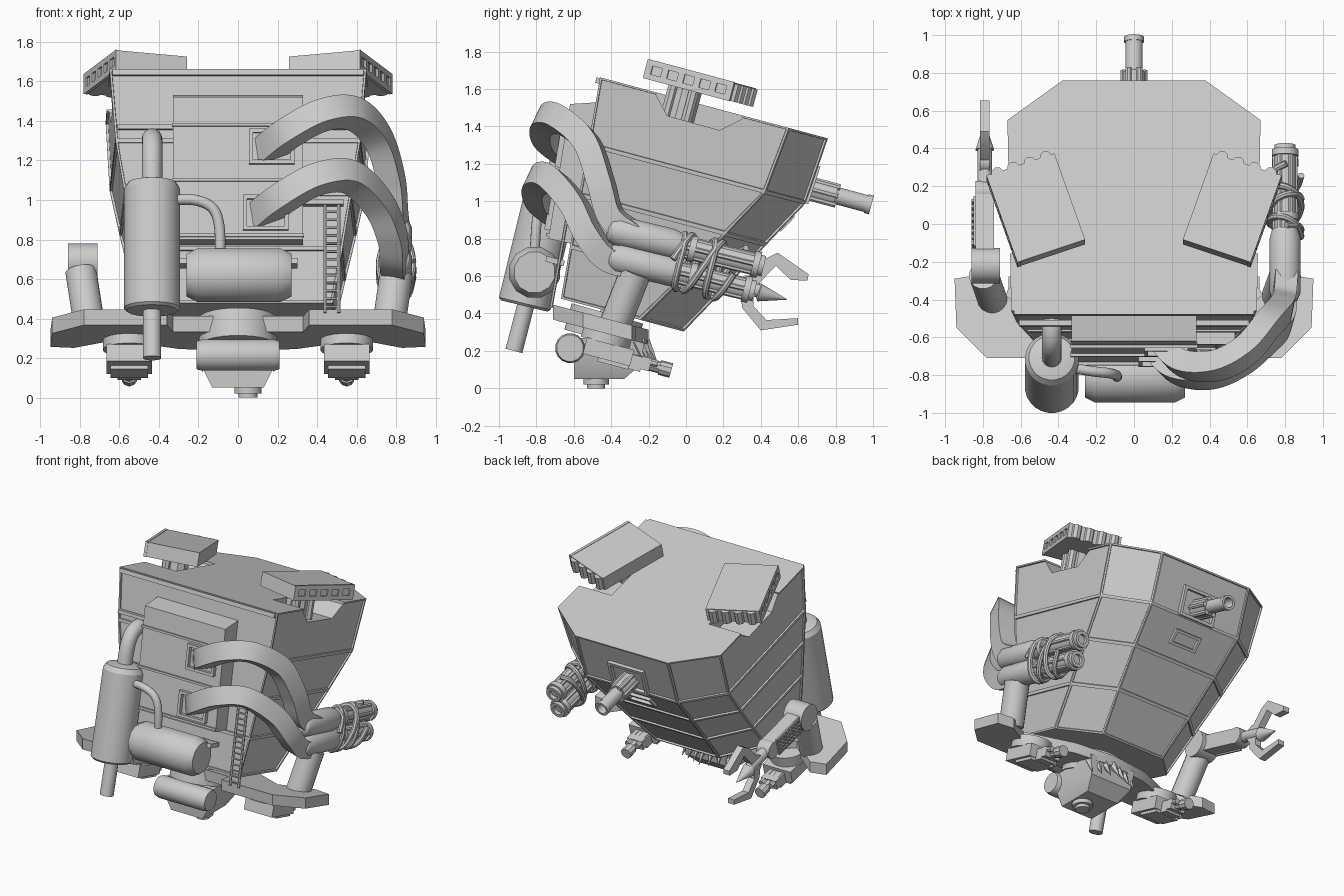
import bpy, bmesh, math
from mathutils import Vector as V, Matrix as M

if "Cube" in bpy.data.objects:
    bpy.data.objects.remove(bpy.data.objects["Cube"])

TA = -15
def rx(a): return M.Rotation(math.radians(a), 3, 'X')
def rz(a): return M.Rotation(math.radians(a), 3, 'Z')
TILT = rx(TA)

def obj(name, bm):
    bmesh.ops.recalc_face_normals(bm, faces=bm.faces)
    me = bpy.data.meshes.new(name)
    bm.to_mesh(me); bm.free()
    me.shade_smooth()
    me.set_sharp_from_angle(angle=math.radians(32))
    o = bpy.data.objects.new(name, me)
    bpy.context.collection.objects.link(o)
    return o

def box(name, c, s, rot=TILT):
    bm = bmesh.new()
    bmesh.ops.create_cube(bm, size=1)
    for v in bm.verts:
        v.co = V(c) + rot @ V([v.co[i] * s[i] for i in range(3)])
    return obj(name, bm)

def loft(name, rings):
    bm = bmesh.new()
    rs = [[bm.verts.new(p) for p in r] for r in rings]
    n = len(rs[0])
    for a, b in zip(rs, rs[1:]):
        for i in range(n):
            bm.faces.new((a[i], a[(i + 1) % n], b[(i + 1) % n], b[i]))
    bm.faces.new(rs[0]); bm.faces.new(rs[-1])
    return obj(name, bm)

def prism(name, yz, x0, x1):
    return loft(name, [[(x, y, z) for y, z in yz] for x in (x0, x1)])

def rod(name, a, b, r, seg=16, steps=((0, 1), (1, 1))):
    """Turned part from a to b; steps are (fraction along, radius factor)."""
    a, b = V(a), V(b)
    q = (b - a).to_track_quat('Z', 'Y')
    rings = [[a.lerp(b, t) + q @ V((math.cos(k), math.sin(k), 0)) * r * f
              for k in [math.tau * (i + .5) / seg for i in range(seg)]] for t, f in steps]
    return loft(name, rings)

def sweep(name, pts, prof, div=8, up=(0, 0, 1)):
    """Profile carried along a smooth path."""
    p = [V(q) for q in pts]
    p = [2 * p[0] - p[1]] + p + [2 * p[-1] - p[-2]]
    path = []
    for i in range(1, len(p) - 2):
        a, b, c, d = p[i - 1:i + 3]
        for j in range(div):
            t = j / div
            path.append(.5 * (2 * b + (c - a) * t + (2 * a - 5 * b + 4 * c - d) * t * t + (3 * b - a - 3 * c + d) * t ** 3))
    path.append(p[-2])
    n, rings = V(up), []
    for i, c in enumerate(path):
        t = (path[min(i + 1, len(path) - 1)] - path[max(i - 1, 0)]).normalized()
        n = (n - t * n.dot(t)).normalized()
        s = t.cross(n)
        rings.append([c + s * x + n * y for x, y in prof])
    return loft(name, rings)

def circ(r, n=12):
    return [(r * math.cos(math.tau * i / n), r * math.sin(math.tau * i / n)) for i in range(n)]

def frame(name, c, w, h, t, d, rot):
    for s in (-1, 1):
        box(name, V(c) + rot @ V((s * w / 2, 0, 0)), (t, d, h + t), rot)
        box(name, V(c) + rot @ V((0, 0, s * h / 2)), (w, d, t), rot)

# hull: tilted loft with inset armour panels
rows = [(1.487, .65, -.874, .67, .171, .38, .387), (1.122, .62, -.842, .65, .136, .38, .362),
        (.85, .575, -.82, .60, -.01, .35, .215), (.57, .53, -.795, .545, -.17, .31, .065),
        (.29, .48, -.77, .49, -.33, .26, -.09)]
rings = []
for w, fx, fu, sx, su, bx, bu in rows:
    half = [(fx, fu), (sx, su), (bx, bu)]
    rings.append([TILT @ V((x, u, w)) for x, u in half + [(-x, u) for x, u in reversed(half)]])
hull = loft('hull', rings)
bm = bmesh.new(); bm.from_mesh(hull.data)
panels = [f for f in bm.faces if len(f.verts) == 4]
bmesh.ops.inset_individual(bm, faces=panels, thickness=.016, depth=0)
bmesh.ops.inset_individual(bm, faces=panels, thickness=.002, depth=-.012)
bm.to_mesh(hull.data); bm.free()

# roof notches under the turrets
notch = [(-.16, 1.57), (-.1, 1.457), (.18, 1.38), (.3, 1.44), (.4, 1.9), (-.05, 1.9)]
for s in (-1, 1):
    cut = prism('notch_cutter', notch, s * .4, s * .9)
    cut.hide_render = True
    m = hull.modifiers.new('notch', 'BOOLEAN')
    m.operation, m.object, m.solver = 'DIFFERENCE', cut, 'EXACT'
dg = bpy.context.evaluated_depsgraph_get()
new = bpy.data.meshes.new_from_object(hull.evaluated_get(dg))
hull.modifiers.clear(); hull.data = new
new.shade_flat()
for o in [o for o in bpy.data.objects if o.name.startswith('notch_cutter')]:
    bpy.data.objects.remove(o)

# roof turrets with windowed outer flank and scalloped rear
for s in (-1, 1):
    c, r = V((s * .515, .075, 1.632)), TILT @ rz(-19 * s)
    P = lambda x, y, z: c + r @ V((s * x, y, z))
    box('turret', c, (.37, .5, .1), r)
    for z in (-.038, .038):
        box('turret_rail', P(.185, 0, z), (.02, .5, .03), r)
    for i in range(6):
        box('turret_post', P(.185, -.235 + i * .094, 0), (.02, .036, .1), r)
    for i in range(4):
        rod('turret_scallop', P(-.135 + i * .09, .245, -.05), P(-.135 + i * .09, .245, .045), .034, 8)
    rod('turret_pedestal', P(0, -.06, -.25), P(0, -.06, -.04), .08, 10)
    for x in (-.06, .06):
        rod('turret_strut', P(.06, x - .06, -.24), P(.06, x - .06, -.04), .03, 8)

# rear cannon, its window and the lower vent
d = TILT @ V((0, 1, 0))
a = V((0, .6, 1.085))
rod('cannon_barrel', a, a + d * .405, .047, 16, ((0, 1), (.93, 1), (.93, 1.12), (1, 1.12), (1, .75), (.8, .75)))
rod('cannon_housing', a + d * .02, a + d * .21, .06, 12)
for i in range(6):
    k = math.tau * i / 6
    o = TILT @ V((math.cos(k) * .055, 0, math.sin(k) * .055))
    rod('cannon_rib', a + o, a + d * .22 + o, .018, 8)
frame('cannon_window', (0, .672, 1.09), .27, .19, .022, .03, rx(-18))
VR = rx(-44)
frame('rear_vent', (0, .535, .885), .2, .09, .02, .025, VR)

# front slab with seams, feed ports
prism('front_slab', [(-.46, 1.53), (-.62, 1.52), (-.735, .8), (-.6, .77)], -.33, .33)
F = rx(-9.5)
for z in (1.38, 1.1, .82):
    box('slab_seam', (0, -.622 - (1.5 - z) * .164, z), (.67, .03, .015), F)
box('roof_lip', (0, -.47, 1.645), (1.27, .025, .03), TILT)
for s in (-1, 1):
    box('front_side_band', (s * .47, -.525, 1.37), (.28, .03, .025), F)
for x, z in ((.17, 1.27), (.14, .935)):
    frame('feed_port', (x, -.63 - (1.5 - z) * .164, z), .21, .16, .02, .04, F)

# feed belts curling round to the side gun
rect = [(-.06, -.065), (.06, -.065), (.06, .065), (-.06, .065)]
sweep('upper_feed_belt', [(.12, -.6, 1.23), (.25, -.735, 1.335), (.43, -.75, 1.43), (.59, -.67, 1.435), (.71, -.53, 1.31),
      (.775, -.455, 1.1), (.79, -.4, .92), (.8, -.28, .82)], rect)
sweep('lower_feed_belt', [(.1, -.66, .91), (.22, -.775, 1.005), (.4, -.795, 1.105), (.57, -.72, 1.115), (.71, -.6, .98),
      (.78, -.52, .82), (.79, -.42, .7), (.8, -.28, .66)], rect)

# twin side gun with ribbed barrels
g = V((0, .972, -.235))
up = V((0, .235, .972))
for z, ln in ((.835, .8), (.69, .75)):
    a = V((.8, -.42, z + .02))
    rod('gun_housing', a, a + g * .4, .083, 16, ((0, .45), (.05, .8), (.15, 1), (.88, 1), (1, .85)))
    rod('barrel_core', a + g * .35, a + g * (ln + .06), .058, 12, ((0, 1), (1, 1), (1, .6), (.85, .6)))
    for i in range(6):
        k = math.tau * i / 6
        o = V((1, 0, 0)) * math.cos(k) * .054 + up * math.sin(k) * .054
        rod('barrel_rib', a + g * .38 + o, a + g * ln + o, .014, 6)
    for t in (.45, ln):
        rod('barrel_ring', a + g * t, a + g * (t + .035), .072, 16)
# cables wrapped round both barrels
for s, ph in ((1, 0), (-1, 1.5)):
    c = V((.8, -.07, .69))
    pts = []
    for i in range(17):
        k = ph + s * i * math.tau / 8
        pts.append(c + g * (i * .021) + V((1, 0, 0)) * .085 * math.cos(k) + up * .15 * math.sin(k) + g * .03 * math.sin(k))
    sweep('gun_cable', pts, circ(.018, 8), 4, (.3, 1, .2))
rod('gun_arm', (.76, -.38, .34), (.8, -.27, .62), .085)

# claw arm
rod('claw_arm_post', (-.75, -.4, .35), (-.795, -.27, .64), .08)
rod('claw_shoulder', (-.86, -.22, .685), (-.71, -.22, .685), .095, 20)
box('forearm', (-.79, -.02, .635), (.1, .36, .11))
box('forearm_grille', (-.845, 0, .63), (.012, .27, .13))
for i in range(8):
    for j in range(4):
        p = V((-.853, 0, .63)) + TILT @ V((0, -.115 + i * .033, -.045 + j * .03))
        box('grille_stud', p, (.014, .016, .016))
rod('elbow_joint', (-.84, .17, .585), (-.74, .17, .585), .06)
rod('wrist', (-.79, .15, .59), (-.79, .4, .52), .04, 12)
rod('claw_palm', (-.815, .33, .54), (-.765, .33, .54), .065, 12)
rod('claw_spike', (-.79, .38, .515), (-.79, .54, .475), .05, 12, ((0, .5), (.08, 1), (1, .03)))
upper = [(.3, .56), (.42, .69), (.49, .725), (.655, .61), (.65, .575), (.56, .58), (.48, .655), (.36, .53)]
lower = [(.29, .54), (.3, .43), (.4, .31), (.6, .34), (.6, .375), (.43, .365), (.36, .44), (.36, .53)]
for n, p in (('claw_upper_finger', upper), ('claw_lower_finger', lower)):
    prism(n, p, -.815, -.765)

# base platform: swept wings joined by a recessed centre
deck = [(0, -.58), (.33, -.58), (.36, -.71), (.78, -.71), (.94, -.55), (.95, -.29), (.83, -.27), (.62, -.42), (.3, -.25), (0, -.2)]
deck += [(-x, y) for x, y in reversed(deck[1:-1])]
loft('base_platform', [[(x, y, h - .262 * (y + .55)) for x, y in deck] for h in (.405, .325)])

# under-wing gun pods
for s in (-1, 1):
    c = V((s * .55, -.42, .29))
    P = lambda x, y, z: c + TILT @ V((x, y, z))
    rod('pod_ring', P(0, 0, -.05), P(0, 0, .03), .135, 20)
    box('pod_body', P(0, .03, -.09), (.23, .26, .09))
    box('pod_lower', P(0, .07, -.13), (.19, .17, .05))
    box('gun_mount', P(0, .15, -.11), (.12, .14, .08))
    rod('pod_barrel', P(0, .12, -.1), P(0, .38, -.1), .032, 10, ((0, 1), (.75, 1), (.75, 1.25), (1, 1.25)))
    for x in (-.04, .04):
        rod('pod_side_tube', P(x, .1, -.085), P(x, .3, -.085), .02, 8)
    box('pod_clamp', P(0, .24, -.1), (.12, .05, .07))

# belly unit
rod('belly_ring', (0, -.46, .26), (0, -.42, .4), .2, 24)
rod('belly_drum', (-.21, -.62, .215), (.21, -.62, .215), .08, 16, ((0, .75), (0, .9), (.06, 1), (.94, 1), (1, .9), (1, .75)))
loft('belly_body', [[(x * w, y, z) for x, y in ((-1, -.6), (1, -.6), (1, b), (-1, b))]
     for w, z, b in ((.19, .27, -.22), (.17, .13, -.24), (.13, .05, -.33))])
rod('belly_foot', (.05, -.48, 0), (.05, -.48, .07), .07, 16, ((0, .7), (.3, .7), (.3, 1), (1, 1)))
for i in range(7):
    x = (i - 3) * .055
    rod('belly_tooth', (x, -.22 - abs(x) * .3, .25), (x * 1.1, -.15 - abs(x) * .4, .13), .03, 5, ((0, 1), (1, .05)))

# exhaust canister and piping
rod('exhaust_canister', (-.435, -.865, .44), (-.435, -.705, 1.1), .143, 24, ((0, .9), (.02, 1), (.93, 1), (.98, .85), (1, .5)))
rod('exhaust_outlet', (-.435, -.92, .2), (-.435, -.85, .47), .047)
sweep('exhaust_elbow', [(-.435, -.72, 1.05), (-.435, -.68, 1.2), (-.435, -.63, 1.28), (-.435, -.55, 1.31), (-.435, -.46, 1.29)], circ(.052, 16), 6, (1, 0, 0))
sweep('link_pipe', [(-.34, -.76, 1.0), (-.22, -.78, 1.0), (-.13, -.79, .96), (-.095, -.8, .87), (-.09, -.81, .72)], circ(.027), 6)
rod('fuel_tank', (-.26, -.81, .62), (.27, -.81, .62), .14, 12, ((0, .8), (.1, 1), (.9, 1), (1, .8)))
box('tank_bracket', (0, -.7, .68), (.6, .1, .03))

# ladder and landing
def lad(x, z): return V((x, -.62 - (1 - z) * .18, z))
for x in (.44, .51):
    rod('ladder_rail', lad(x, .43), lad(x, 1.0), .009, 6)
for i in range(14):
    rod('ladder_rung', lad(.44, .46 + i * .04), lad(.51, .46 + i * .04), .007, 6)
box('ladder_landing', (.42, -.6, .985), (.23, .08, .025), F)
